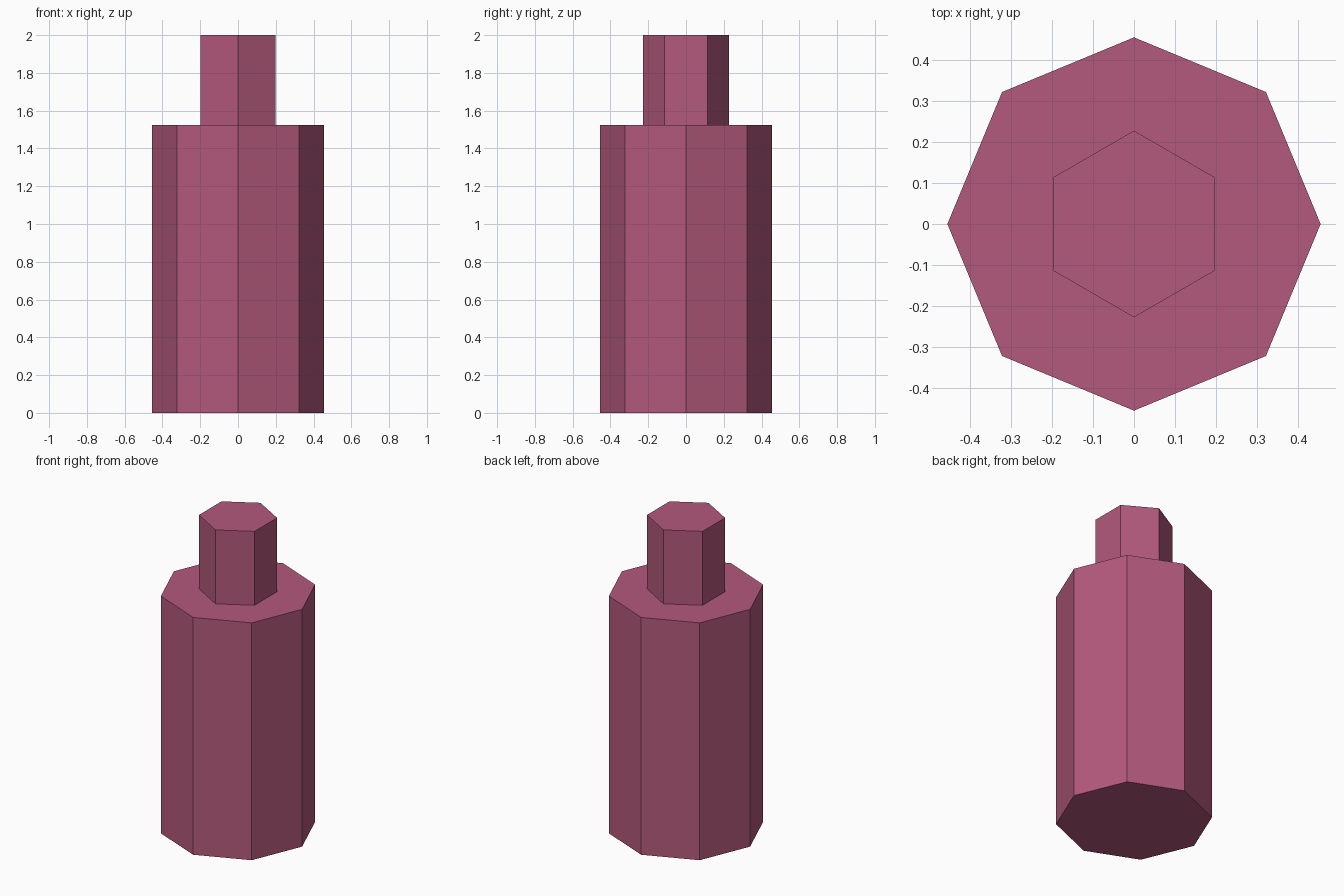
import bpy

cube = bpy.data.objects.get("Cube")
if cube:
    bpy.data.objects.remove(cube, do_unlink=True)

# Single flat colour
rose = bpy.data.materials.new("dusty_rose")
rose.use_nodes = True
colour = (0.45, 0.10, 0.20, 1.0)
rose.diffuse_color = colour
rose.node_tree.nodes["Principled BSDF"].inputs["Base Color"].default_value = colour


def prism(name, sides, radius, bottom, top):
    """Upright flat-shaded prism with a corner on the y axis."""
    bpy.ops.mesh.primitive_cylinder_add(
        vertices=sides, radius=radius, depth=top - bottom,
        location=(0, 0, (bottom + top) / 2))
    obj = bpy.context.object
    obj.name = name
    obj.data.name = name
    obj.data.materials.append(rose)
    return obj


SHOULDER = 1.525

# Octagonal body with a hexagonal neck standing on it
prism("bottle_body", 8, 0.456, 0, SHOULDER)
prism("bottle_neck", 6, 0.228, SHOULDER, 2)
